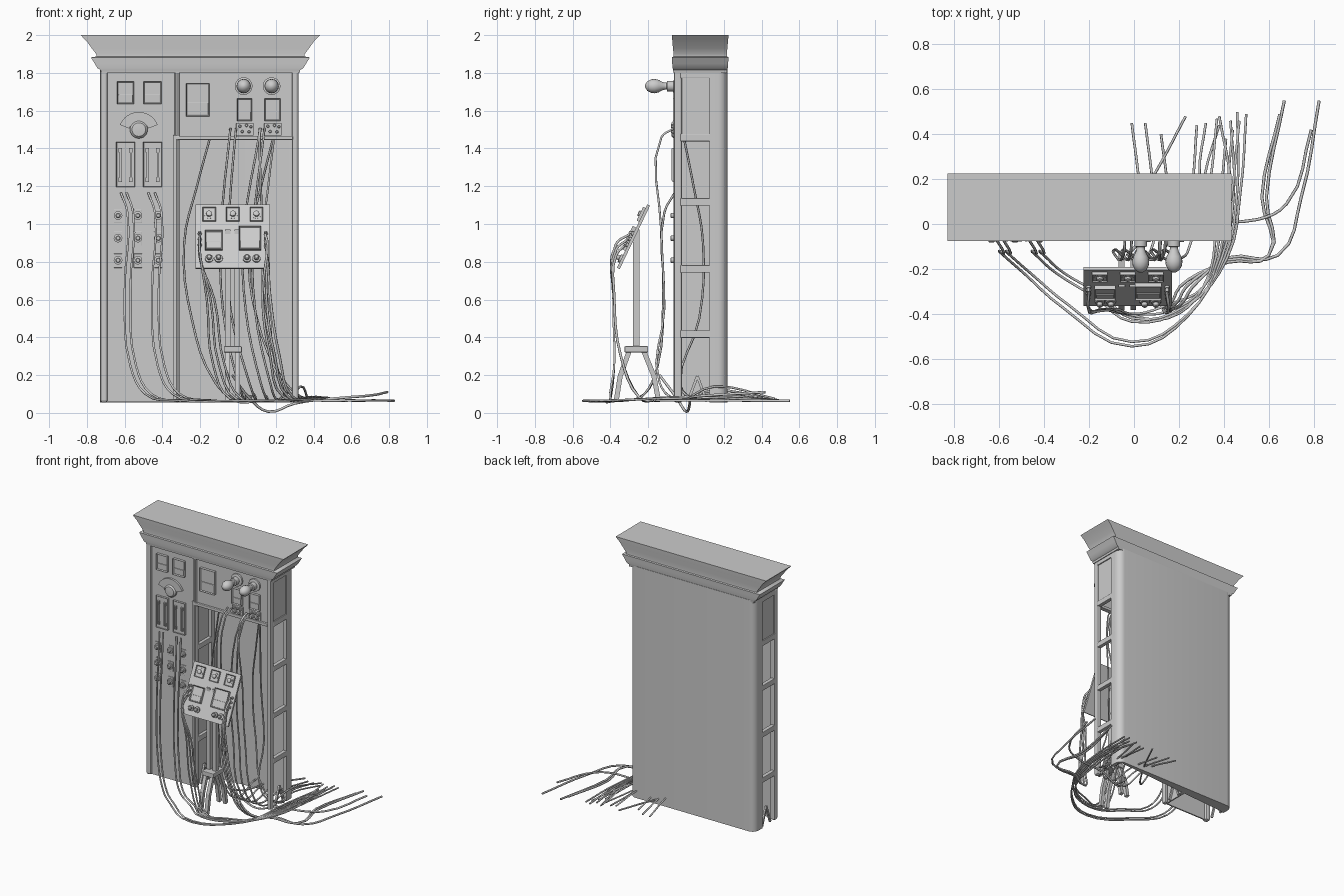
import bpy, bmesh, math
from mathutils import Matrix, Vector

if "Cube" in bpy.data.objects:
    bpy.data.objects.remove(bpy.data.objects["Cube"])

I = Matrix.Identity(4)


def finish(name, bm, M=I, bevel=0.0, smooth=True):
    bmesh.ops.recalc_face_normals(bm, faces=bm.faces)
    me = bpy.data.meshes.new(name)
    bm.to_mesh(me)
    bm.free()
    ob = bpy.data.objects.new(name, me)
    bpy.context.collection.objects.link(ob)
    ob.matrix_world = M
    if bevel:
        m = ob.modifiers.new("bevel", 'BEVEL')
        m.width, m.segments = bevel, 2
    if smooth:
        bpy.ops.object.select_all(action='DESELECT')
        ob.select_set(True)
        bpy.context.view_layer.objects.active = ob
        bpy.ops.object.shade_smooth_by_angle(angle=math.radians(35))
    return ob


def box(name, x, y, z, M=I, bevel=0.0, inset=None):
    bm = bmesh.new()
    bmesh.ops.create_cube(bm, size=1)
    for v in bm.verts:
        v.co = [(a[0] + a[1]) / 2 + c * (a[1] - a[0]) for a, c in zip((x, y, z), v.co)]
    if inset:  # sink the front face inside a rim
        bm.normal_update()
        f = min(bm.faces, key=lambda f: f.normal.y)
        bmesh.ops.inset_region(bm, faces=[f], thickness=inset[0])
        for v in f.verts:
            v.co.y += inset[1]
    return finish(name, bm, M, bevel, smooth=False)


def prism(name, pts, axis, a, b, M=I):
    """Extrude a 2D outline along y or z."""
    bm = bmesh.new()
    put = (lambda p, t: (p[0], t, p[1])) if axis == 'y' else (lambda p, t: (p[0], p[1], t))
    f = bm.faces.new([bm.verts.new(put(p, a)) for p in pts])
    ext = bmesh.ops.extrude_face_region(bm, geom=[f])
    d = Vector(put((0, 0), b - a))
    for v in ext['geom']:
        if isinstance(v, bmesh.types.BMVert):
            v.co += d
    return finish(name, bm, M)


def lathe(name, x, z, prof, M=I, n=16):
    """Turn (radius, y) points about the y axis through x, z."""
    bm = bmesh.new()
    rings = [[bm.verts.new((x + r * math.cos(k * math.tau / n), y, z + r * math.sin(k * math.tau / n)))
              for k in range(n)] for r, y in prof]
    for p, q in zip(rings, rings[1:]):
        for k in range(n):
            bm.faces.new((p[k], p[(k + 1) % n], q[(k + 1) % n], q[k]))
    bm.faces.new(rings[0])
    bm.faces.new(rings[-1])
    return finish(name, bm, M)


def beam(name, a, b, w):
    a, b = Vector(a), Vector(b)
    M = Matrix.Translation((a + b) / 2) @ (b - a).to_track_quat('Z', 'Y').to_matrix().to_4x4()
    L = (b - a).length / 2
    return box(name, (-w / 2, w / 2), (-w / 2, w / 2), (-L, L), M)


def cable(name, pts, r=0.006):
    cu = bpy.data.curves.new(name, 'CURVE')
    cu.dimensions, cu.bevel_depth, cu.bevel_resolution = '3D', r, 1
    cu.resolution_u, cu.use_fill_caps = 4, True
    s = cu.splines.new('BEZIER')
    s.bezier_points.add(len(pts) - 1)
    for p, c in zip(s.bezier_points, pts):
        p.co, p.handle_left_type, p.handle_right_type = c, 'AUTO', 'AUTO'
    tmp = bpy.data.objects.new(name + "_path", cu)
    bpy.context.collection.objects.link(tmp)
    dg = bpy.context.evaluated_depsgraph_get()
    me = bpy.data.meshes.new_from_object(tmp.evaluated_get(dg))
    bpy.data.objects.remove(tmp)
    ob = bpy.data.objects.new(name, me)
    bpy.context.collection.objects.link(ob)


def meter(name, x0, x1, z0, z1, y, M=I):
    box(name, (x0, x1), (y - .02, y), (z0, z1), M, inset=(.007, .009))
    h = (z1 - z0) * .42
    box(name + "_lower", (x0 + .007, x1 - .007), (y - .016, y), (z0 + .007, z0 + h), M, .003)


def knob(name, x, z, r, y, d=.035, M=I):
    lathe(name, x, z, [(r, y), (r, y - d * .35), (r * .6, y - d * .4), (r * .6, y - d * .85), (r * .4, y - d)], M, 12)


# cabinet shell: back sheet with rounded corners
def half(r, t):
    c = [(.27 + .05 * math.cos(a), .17 + .05 * math.sin(a)) for a in [k * math.pi / 12 for k in range(7)]]
    return [(.32, .13)] + c if not t else [(.30, .13)] + [(.27 + (p - .27) * .6, .17 + (q - .17) * .6) for p, q in c]


outer, inner = half(1, 0), half(1, 1)
flip = lambda ps: [(-.41 - p, q) for p, q in reversed(ps)]
prism("back_shell", outer + flip(outer) + flip(flip(flip(inner))) + inner[::-1], 'z', .055, 1.815)

# front panels and opening frame
F = -.05
box("left_front_panel", (-.70, -.33), (F, -.04), (.06, 1.81))
box("upper_front_panel", (-.33, .30), (F, -.04), (1.45, 1.81))
box("opening_post", (-.345, -.325), (-.065, -.03), (.06, 1.47), bevel=.004)
box("opening_lintel", (-.345, .29), (-.065, -.03), (1.445, 1.467), bevel=.004)

# ladder-like side frames, left, middle and right
for name, x0, x1 in (("left", -.73, -.70), ("middle", -.335, -.31), ("right", .29, .32)):
    xs = (x0, x1)
    fx = xs if name == "middle" else ((-.73, -.69) if name == "left" else (.285, .32))
    box(name + "_front_post", fx, (-.064, -.02), (.055, 1.815), bevel=.012)
    box(name + "_rear_post", xs, (.125, .17), (.055, 1.815))
    for z in (1.79, 1.455, 1.115, .76, .415):
        box(name + "_rail", xs, (-.03, .135), (z - .018, z + .022), bevel=.004)
    box(name + "_top_infill", (x0 + .008, x1 - .008), (-.03, .135), (1.46, 1.8))
    xm = (x0 + x1) / 2
    for e in (.01, .11):
        beam(name + "_foot_brace", (xm, e, .06), (xm, .06, .195), .014)
box("compartment_divider", (-.345, -.335), (-.04, .2), (.06, 1.81))

# cornice: rectangular rings lofted upward
bm = bmesh.new()
rings = []
for hx, hy, z in ((.525, .142, 1.80), (.528, .143, 1.815), (.545, .146, 1.825), (.56, .148, 1.85), (.58, .15, 1.882),
                  (.55, .142, 1.887), (.552, .141, 1.90), (.575, .144, 1.93), (.60, .147, 1.965), (.62, .149, 1.985), (.633, .15, 2.0)):
    rings.append([bm.verts.new((-.199 + sx * hx, .075 + sy * hy, z)) for sx, sy in ((-1, -1), (1, -1), (1, 1), (-1, 1))])
for p, q in zip(rings, rings[1:]):
    for k in range(4):
        bm.faces.new((p[k], p[(k + 1) % 4], q[(k + 1) % 4], q[k]))
bm.faces.new(rings[0])
bm.faces.new(rings[-1])
finish("cornice", bm)

# front meters
for x0, x1, z0, z1 in ((-.64, -.55, 1.635, 1.755), (-.50, -.405, 1.635, 1.755), (-.275, -.15, 1.57, 1.745),
                       (-.005, .075, 1.545, 1.665), (.14, .225, 1.545, 1.665)):
    meter("panel_meter", x0, x1, z0, z1, F)

# lamps with terminal blocks below
for x in (.03, .178):
    lathe("lamp_socket", x, 1.73, [(.047, F), (.047, F - .012), (.028, F - .016), (.028, -.10), (.018, -.102), (.018, -.12)])
    lathe("lamp_bulb", x, 1.73, [(.018, -.11), (.022, -.125), (.033, -.145), (.038, -.165), (.036, -.185), (.025, -.205), (.008, -.216)])
    box("terminal_plate", (x - .04, x + .053), (F - .012, F), (1.468, 1.535), bevel=.004)
    for dx, dz in ((-.02, 1.518), (.015, 1.522), (-.008, 1.49), (.028, 1.488), (.038, 1.515)):
        knob("terminal", x + dx, dz, .013, F - .01, .02)

# arc gauge
ang = [math.radians(22 + 136 * k / 12) for k in range(13)]
arc = [(-.525 + .108 * math.cos(a), 1.485 + .108 * math.sin(a)) for a in ang]
arc += [(-.525 + .055 * math.cos(a), 1.485 + .055 * math.sin(a)) for a in reversed(ang)]
prism("arc_scale", arc, 'y', F - .016, F)
lathe("arc_dial", -.525, 1.50, [(.047, F), (.047, F - .014), (.036, F - .026), (.012, F - .028)], n=24)

# knife switches
for x in (-.595, -.452):
    box("switch_plate", (x - .05, x + .05), (F - .016, F), (1.195, 1.435), inset=(.005, .004))
    for s in (-1, 1):
        box("switch_blade", (x + s * .028 - .005, x + s * .028 + .005), (F - .028, F - .01), (1.23, 1.40))
        for z in (1.235, 1.39):
            box("switch_clip", (x + s * .028 - .009, x + s * .028 + .009), (F - .022, F), (z - .012, z + .012))

# grid of nine knobs
for x in (-.635, -.53, -.422):
    for z in (1.045, .925, .808):
        box("knob_plate", (x - .022, x + .022), (F - .006, F), (z - .04, z + .035), bevel=.002)
        knob("panel_knob", x, z, .023, F - .005, .028)

# tilted console
T = Matrix.Translation((-.0275, -.278, .9325)) @ Matrix.Rotation(math.radians(-25.5), 4, 'X')
lz = lambda z: (z - .9325) / .9026
box("console_plate", (-.1975, .1975), (-.008, .008), (-.186, .186), T)
for x in (-.125, 0, .125):
    z = lz(1.045)
    box("console_gauge", (x - .035, x + .035), (-.022, -.008), (z - .04, z + .04), T, inset=(.006, .006))
    knob("console_gauge_dial", x, z, .026, -.01, .022, T)
meter("console_meter", -.148, -.055, lz(.855), lz(.955), -.008, T)
meter("console_meter", .032, .15, lz(.855), lz(.978), -.008, T)
for x in (-.125, -.075, .075, .125):
    knob("console_knob", x, lz(.812), .022, -.008, .03, T)
for s in (-1, 1):
    for z in (.885, .915, .945):
        knob("console_terminal", s * .175, lz(z), .011, -.008, .025, T)

# console stand
for x in (-.055, -.005):
    box("stand_pole", (x - .014, x + .014), (-.28, -.247), (.34, .97))
box("stand_collar", (-.075, .02), (-.325, -.2), (.32, .353), bevel=.004)
for x in (-.055, -.003):
    for y0, y1 in ((-.30, -.37), (-.225, -.145)):
        beam("stand_leg", (x, y0, .33), (x, (y0 + 2 * y1) / 3, .2), .026)
        beam("stand_leg_foot", (x, (y0 + 2 * y1) / 3, .205), (x, y1, .06), .026)

# cables from the knob grid, sweeping round the stand
for k, (x, end, dep) in enumerate(((-.62, (.38, .48), 0), (-.59, (.43, .46), .02), (-.475, (.46, .50), .11), (-.44, (.5, .49), .125))):
    cable("switch_cable", [(x, -.06, 1.165), (x + .035, -.115, 1.06), (x + .02, -.12, .65), (x + .05, -.15, .25),
          (x + .13, -.22, .10), (x + .30, -.37 + dep * .4, .066), (-.01, -.545 + dep, .064), (.24, -.41 + dep * .4, .066),
          (.38 + k * .012, -.15, .075), (.43 + k * .015, .15, .08), (*end, .066)])

# cables from the lamp terminals
for x, mx, fx, end, z in ((-.04, -.09, .0, (-.01, .45), .12), (-.01, -.05, .06, (.05, .45), .10), (.115, .03, .12, (.12, .40), .09),
                          (.14, .08, .17, (.28, .44), .11), (.12, .13, .23, (.37, .47), .14)):
    cable("lamp_cable", [(x, -.065, 1.505), (x - .005, -.13, 1.46), (mx, -.13, .95), (mx + .01, -.115, .55),
          (fx, -.14, .16), (fx + .03, -.06, .075), ((fx + end[0]) / 2 + .03, .15, z), (*end, .075)])

# cables hanging inside the opening
for x, mx, fx, end in ((-.15, -.285, -.12, (.23, .48)), (.185, .06, .25, (.32, .45)), (.19, .13, .22, (.38, .44))):
    cable("inner_cable", [(x, -.01, 1.45), ((x + mx) / 2, .04, 1.2), (mx, .09, .9), (mx + .04, .07, .5), (fx, -.03, .16),
          (fx + .08, .02, .085), (fx * .4 + end[0] * .6, .22, .09), (*end, .07)])
cable("dipping_cable", [(-.03, -.14, .2), (.06, -.05, .08), (.16, .0, .007), (.3, .02, .05), (.55, .02, .08), (.68, .09, .09), (.79, .42, .11)], .007)

# cables from the console terminals
for k in range(3):
    z = .945 - .03 * k
    cable("console_left_cable", [(-.2, -.30 - .014 * k, z), (-.205, -.37, z - .05), (-.165 + .02 * k, -.385, .6), (-.13 + .03 * k, -.38, .25),
          (-.04 + .03 * k, -.40, .075), (.15, -.42 + .03 * k, .066), (.31, -.28, .07), (.37 + .02 * k, .0, .085), (.41 + .03 * k, .38 + .04 * k, .07)])
for k, e in enumerate(((.65, .49), (.67, .55), (.825, .55))):
    z = .945 - .03 * k
    cable("console_right_cable", [(.145, -.30 - .014 * k, z), (.155, -.37, z - .05), (.13 + .02 * k, -.38, .62), (.17 + .025 * k, -.345, .3),
          (.24 + .025 * k, -.25, .085), (.42, -.17 + .01 * k, .066), (.60 if k < 2 else .64, -.14, .066), (e[0] - .08, .12, .066), (*e, .064)], .007)
